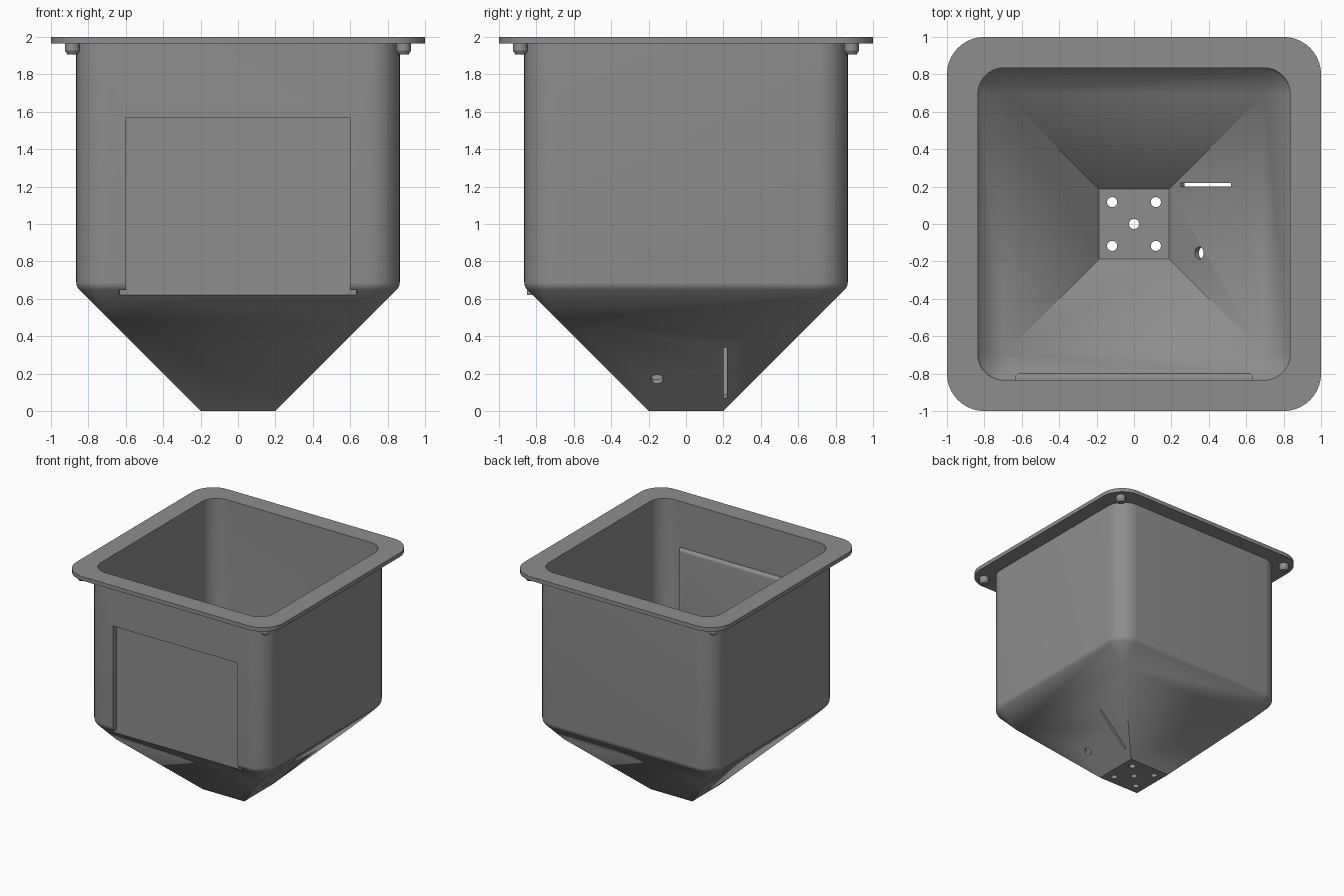
import bpy, bmesh, math
from mathutils import Matrix, Vector

if "Cube" in bpy.data.objects:
    bpy.data.objects.remove(bpy.data.objects["Cube"])

steel = bpy.data.materials.new("steel_grey")
steel.diffuse_color = (0.27, 0.27, 0.27, 1)
steel.use_nodes = True
steel.node_tree.nodes["Principled BSDF"].inputs["Base Color"].default_value = steel.diffuse_color
ARC = 10      # segments per rounded corner
CORE = 0.695  # centre of the rounded wall corners


def make(name, bm):
    bmesh.ops.recalc_face_normals(bm, faces=bm.faces)
    me = bpy.data.meshes.new(name)
    bm.to_mesh(me)
    bm.free()
    me.materials.append(steel)
    ob = bpy.data.objects.new(name, me)
    bpy.context.collection.objects.link(ob)
    return ob


def box(name, lo, hi):
    lo, hi = Vector(lo), Vector(hi)
    bm = bmesh.new()
    m = Matrix.Translation((lo + hi) / 2) @ Matrix.Diagonal((*(hi - lo), 1))
    bmesh.ops.create_cube(bm, size=1, matrix=m)
    return make(name, bm)


def cylinder(name, matrix, r1, r2, depth, segs=24):
    bm = bmesh.new()
    bmesh.ops.create_cone(bm, cap_ends=True, segments=segs, radius1=r1,
                          radius2=r2, depth=depth, matrix=matrix)
    return make(name, bm)


def activate(ob):
    bpy.ops.object.select_all(action='DESELECT')
    ob.select_set(True)
    bpy.context.view_layer.objects.active = ob


def boolean(ob, tool, op):
    activate(ob)
    mod = ob.modifiers.new("cut", 'BOOLEAN')
    mod.object, mod.operation, mod.solver = tool, op, 'EXACT'
    bpy.ops.object.modifier_apply(modifier=mod.name)
    bpy.data.objects.remove(tool)


def smooth(ob):
    activate(ob)
    bpy.ops.object.shade_smooth_by_angle(angle=math.radians(30))


def ring(bm, half, r, z):
    """Rounded square loop."""
    vs = []
    for q in range(4):
        a0 = q * math.pi / 2
        cx = (half - r) * (1 if q in (0, 3) else -1)
        cy = (half - r) * (1 if q < 2 else -1)
        for i in range(ARC + 1):
            a = a0 + i / ARC * math.pi / 2
            vs.append(bm.verts.new((cx + r * math.cos(a), cy + r * math.sin(a), z)))
    return vs


def bend(half, z, radius):
    """Rounded fold from the sloping cone up into the vertical wall."""
    zc = z + radius * math.tan(math.pi / 8)
    out = []
    for i in range(5):
        a = math.pi / 4 * (1 - i / 4)
        h = half - radius + radius * math.cos(a)
        out.append((h, h - CORE, zc - radius * math.sin(a)))
    return out


# Hopper shell: outside going up, over the flange, then down the inside
profile = [(0.2, 0, 0), (CORE, 0, 0.495)] + bend(0.865, 0.665, 0.06)
profile += [(0.865, 0.17, 1.965), (1, 0.2, 1.965), (1, 0.2, 2), (0.835, 0.14, 2)]
profile += bend(0.835, 0.677, 0.03)[::-1]
profile += [(CORE, 0, 0.537), (0.188, 0, 0.03)]
bm = bmesh.new()
rings = [ring(bm, *p) for p in profile]
for a, b in zip(rings, rings[1:]):
    for i in range(len(a)):
        j = (i + 1) % len(a)
        bm.faces.new((a[i], a[j], b[j], b[i]))
bm.faces.new(rings[0][::ARC + 1])
bm.faces.new(rings[-1][::ARC + 1])
bmesh.ops.remove_doubles(bm, verts=bm.verts, dist=1e-4)
bmesh.ops.dissolve_degenerate(bm, edges=bm.edges, dist=1e-5)
hopper = make("hopper_shell", bm)

# Recessed front panel: pan bulging inside, pocket cut from outside
pan = box("pan", (-0.635, -0.85, 0.62), (0.635, -0.797, 1.6))
bm = bmesh.new()
bm.from_mesh(pan.data)
edges = [e for e in bm.edges if all(v.co.y > -0.8 for v in e.verts)
         and any(v.co.z > 1 for v in e.verts)]
bmesh.ops.bevel(bm, geom=edges, offset=0.025, segments=4, profile=0.5, affect='EDGES')
bm.to_mesh(pan.data)
bm.free()
boolean(hopper, pan, 'UNION')
boolean(hopper, box("pocket", (-0.6, -0.95, 0.5), (0.6, -0.82, 1.57)), 'DIFFERENCE')
boolean(hopper, box("pocket_foot", (-0.632, -0.95, 0.5), (0.632, -0.82, 0.65)), 'DIFFERENCE')

# Floor holes
for x, y in [(0, 0)] + [(sx * 0.117, sy * 0.117) for sx in (-1, 1) for sy in (-1, 1)]:
    drill = cylinder("drill", Matrix.Translation((x, y, 0.015)), 0.027, 0.027, 0.1)
    boolean(hopper, drill, 'DIFFERENCE')

# Round port and narrow slot, square to the right sloping face
tilt = Matrix.Rotation(math.radians(135), 4, 'Y')
port = cylinder("port", Matrix.Translation((0.36, -0.155, 0.18)) @ tilt, 0.033, 0.033, 0.12)
boolean(hopper, port, 'DIFFERENCE')
slot = box("slot", (-0.19, -0.01, -0.06), (0.19, 0.01, 0.06))
slot.data.transform(Matrix.Translation((0.395, 0.21, 0.215)) @ tilt)
boolean(hopper, slot, 'DIFFERENCE')
smooth(hopper)

# Bolt heads under the flange corners
for sx, nx in ((-1, "left"), (1, "right")):
    for sy, ny in ((-1, "front"), (1, "back")):
        x, y = sx * 0.885, sy * 0.885
        head = cylinder(f"bolt_{ny}_{nx}", Matrix.Translation((x, y, 1.947)), 0.04, 0.04, 0.04)
        tip = cylinder("tip", Matrix.Translation((x, y, 1.917)), 0.028, 0.04, 0.02)
        activate(head)
        tip.select_set(True)
        bpy.ops.object.join()
        smooth(head)
